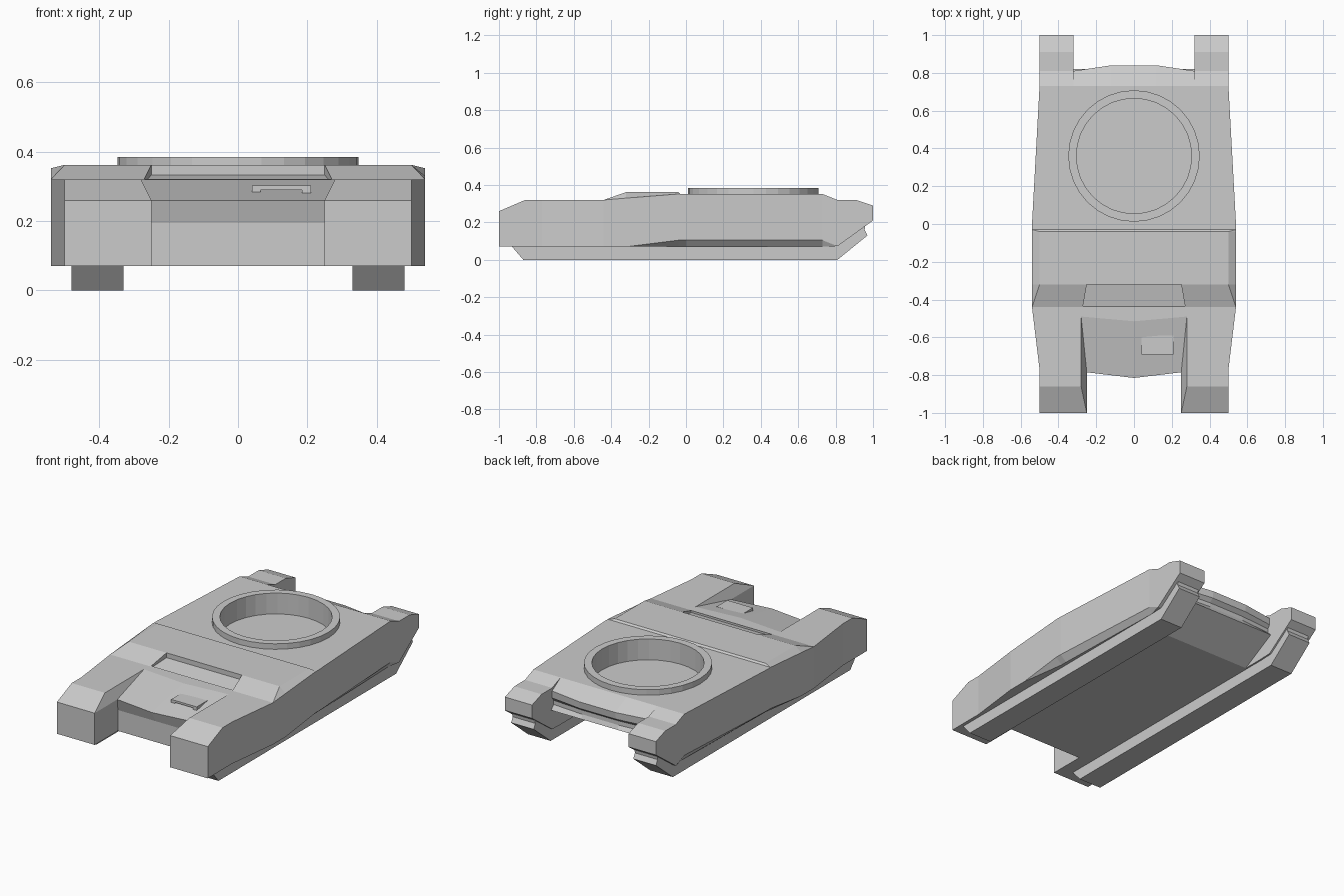
import bpy, bmesh, math

if "Cube" in bpy.data.objects:
    bpy.data.objects.remove(bpy.data.objects["Cube"])


def loft(name, rings, closed=False):
    """Skin a series of equal-length point rings; cap the ends unless closed."""
    bm = bmesh.new()
    vs = [[bm.verts.new(p) for p in r] for r in rings]
    n = len(rings[0])
    pairs = list(zip(vs, vs[1:])) + ([(vs[-1], vs[0])] if closed else [])
    for a, b in pairs:
        for i in range(n):
            j = (i + 1) % n
            bm.faces.new((a[i], a[j], b[j], b[i]))
    if not closed:
        bm.faces.new(vs[0])
        bm.faces.new(vs[-1])
    bmesh.ops.remove_doubles(bm, verts=bm.verts, dist=0.0005)
    bmesh.ops.recalc_face_normals(bm, faces=bm.faces)
    me = bpy.data.meshes.new(name)
    bm.to_mesh(me)
    bm.free()
    ob = bpy.data.objects.new(name, me)
    bpy.context.collection.objects.link(ob)
    return ob


def extrude_x(name, profile, x0, x1):
    return loft(name, [[(x, y, z) for y, z in profile] for x in (x0, x1)])


def circle(r, z, n=32):
    return [(r * math.cos(2 * math.pi * i / n), 0.36 + r * math.sin(2 * math.pi * i / n), z)
            for i in range(n)]


def cut(target, cutter):
    m = target.modifiers.new("cut", 'BOOLEAN')
    m.operation, m.solver, m.object = 'DIFFERENCE', 'EXACT', cutter
    bpy.context.view_layer.objects.active = target
    bpy.ops.object.modifier_apply(modifier=m.name)
    bpy.data.objects.remove(cutter)


# Hull: cross-sections along y (y, top x, top z, side x, side high z, side low z, bottom x, bottom z)
stations = [
    (-1.00, .50, .26, .50, .26, .07, .50, .07),
    (-0.86, .50, .32, .50, .32, .07, .50, .07),
    (-0.77, .50, .32, .50, .32, .07, .50, .07),
    (-0.44, .54, .32, .54, .32, .07, .54, .07),
    (-0.32, .50, .362, .54, .33, .07, .54, .07),
    (-0.04, .50, .362, .54, .352, .105, .50, .07),
    (-0.03, .54, .352, .54, .352, .105, .50, .07),
    (0.00, .54, .352, .54, .352, .105, .50, .07),
    (0.73, .50, .352, .50, .352, .105, .48, .07),
    (0.81, .50, .32, .50, .32, .073, .50, .073),
    (0.91, .50, .32, .50, .32, .145, .50, .145),
    (1.00, .50, .29, .50, .29, .21, .50, .21),
]
rings = []
for y, xt, zt, xs, zh, zl, xb, zb in stations:
    half = [(xb, zb), (xs, zl), (xs, zh), (xt, zt)]
    rings.append([(x, y, z) for x, z in half] + [(-x, y, z) for x, z in reversed(half)])
hull = loft("hull", rings)

# Front opening between the fenders, shaping the nose (z, half width, y at edge, y at centre)
nose = [(-.05, .25, -.78, -.78), (.195, .25, -.78, -.78), (.26, .25, -.785, -.815),
        (.32, .28, -.49, -.515), (.45, .345, -.49, -.515)]
cut(hull, loft("nose_cutter", [[(-w, -1.2, z), (-w, e, z), (0, c, z), (w, e, z), (w, -1.2, z)]
                               for z, w, e, c in nose]))

# Rear opening, shaping the stern plate (z, y at edge, y at centre)
stern = [(-.05, .38, .38), (.19, .82, .82), (.215, .795, .81), (.24, .795, .81), (.26, .81, .835),
         (.302, .81, .84), (.352, .73, .73), (.45, .73, .73)]
cut(hull, loft("stern_cutter", [[(-.32, 1.2, z), (-.32, e, z), (-.12, c, z), (.12, c, z),
                                 (.32, e, z), (.32, 1.2, z)] for z, e, c in stern]))

# Hatch recess on the upper front slope
cut(hull, loft("hatch_cutter", [
    [(-.27, -.435, z0), (.27, -.435, z0), (.25, -.32, z1), (-.25, -.32, z1)]
    for z0, z1 in ((.31, .333), (.42, .42))]))

# Turret well and its raised ring
cut(hull, loft("well_cutter", [circle(.305, .26), circle(.305, .5)]))
loft("turret_ring", [circle(.305, .335), circle(.348, .335), circle(.348, .385),
                     circle(.305, .385)], closed=True)

# Track blocks under both sides
track = [(-.95, .09), (-.93, .07), (-.87, 0), (.81, 0), (.97, .13), (.955, .16), (.96, .19),
         (.94, .22), (.70, .10)]
for side, name in ((1, "track_right"), (-1, "track_left")):
    extrude_x(name, track, side * .33, side * .48)

# Small bracket on the nose: top plate with two legs
for name, x0, x1, z0, z1 in (("bracket_plate", .04, .21, .29, .302),
                             ("bracket_leg_left", .04, .065, .28, .29),
                             ("bracket_leg_right", .185, .21, .28, .29)):
    extrude_x(name, [(-.69, z0), (-.59, z0), (-.59, z1), (-.69, z1)], x0, x1)
